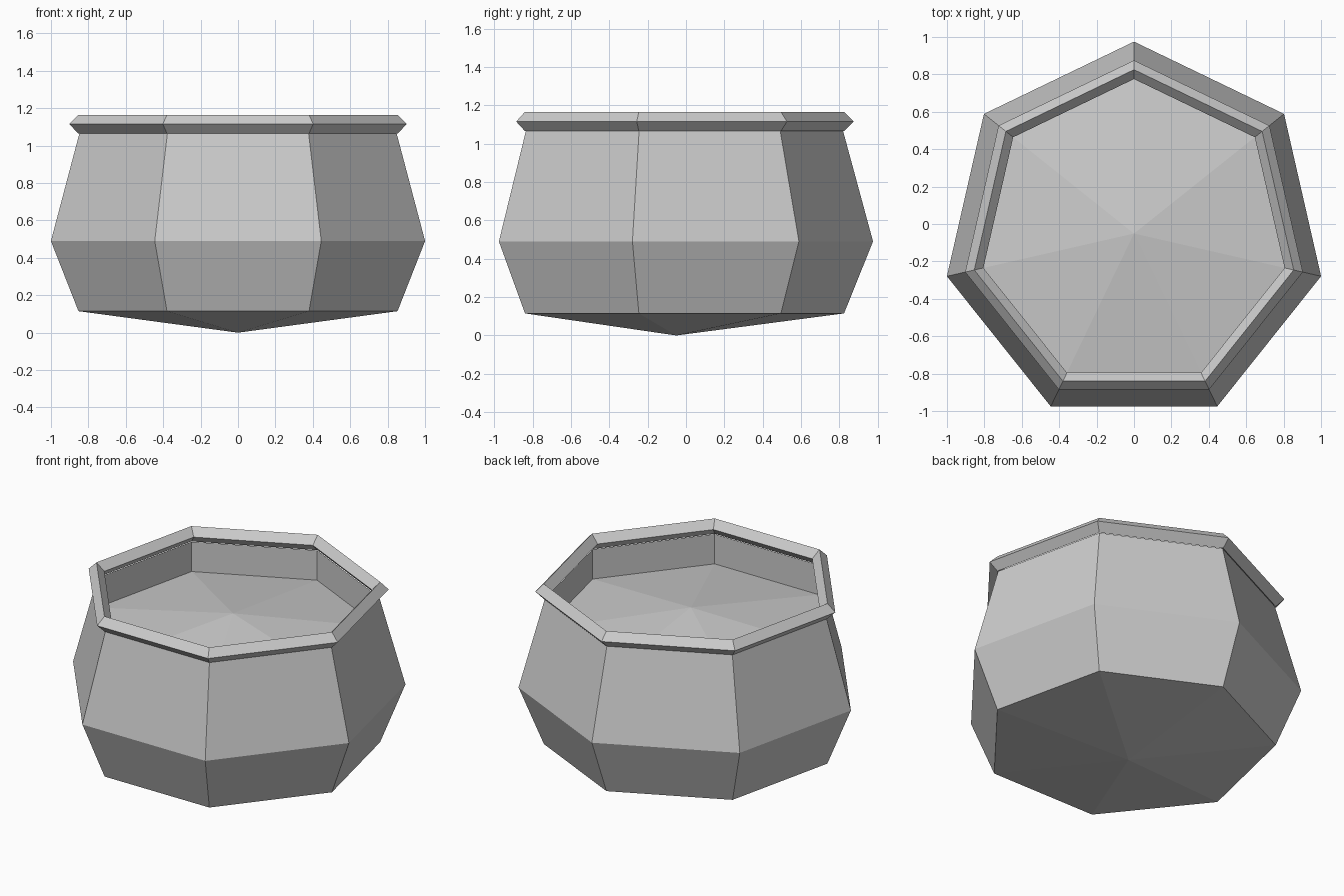
import bpy, bmesh
from math import sin, cos, pi

if "Cube" in bpy.data.objects:
    bpy.data.objects.remove(bpy.data.objects["Cube"])

SIDES = 7
CENTRE_Y = -0.051  # a seven-sided outline is off-centre in depth


def lathe(name, profile, closed=False):
    """Revolve (radius, z) points around the pot axis; radius 0 makes a tip."""
    bm = bmesh.new()
    rings = []
    for r, z in profile:
        if r == 0:
            rings.append([bm.verts.new((0, CENTRE_Y, z))] * SIDES)
        else:
            angles = [pi / 2 + 2 * pi * i / SIDES for i in range(SIDES)]
            rings.append([bm.verts.new((r * cos(a), CENTRE_Y + r * sin(a), z)) for a in angles])
    pairs = list(zip(rings, rings[1:]))
    if closed:
        pairs.append((rings[-1], rings[0]))
    for lo, hi in pairs:
        for i in range(SIDES):
            j = (i + 1) % SIDES
            quad = [lo[i], lo[j], hi[j], hi[i]]
            bm.faces.new(list(dict.fromkeys(quad)))
    bmesh.ops.recalc_face_normals(bm, faces=bm.faces)
    mesh = bpy.data.meshes.new(name)
    bm.to_mesh(mesh)
    bm.free()
    obj = bpy.data.objects.new(name, mesh)
    bpy.context.collection.objects.link(obj)
    return obj


# Body: pointed base, belly, neck, short inner wall and domed contents
lathe("pot_body", [(0, 0), (0.875, 0.115), (1.026, 0.49), (0.87, 1.065),
                   (0.87, 0.87), (0, 0.985)])

# Rim: diamond-section ring on the neck
lathe("pot_rim", [(0.875, 1.065), (0.926, 1.115), (0.876, 1.165), (0.826, 1.115)], closed=True)
